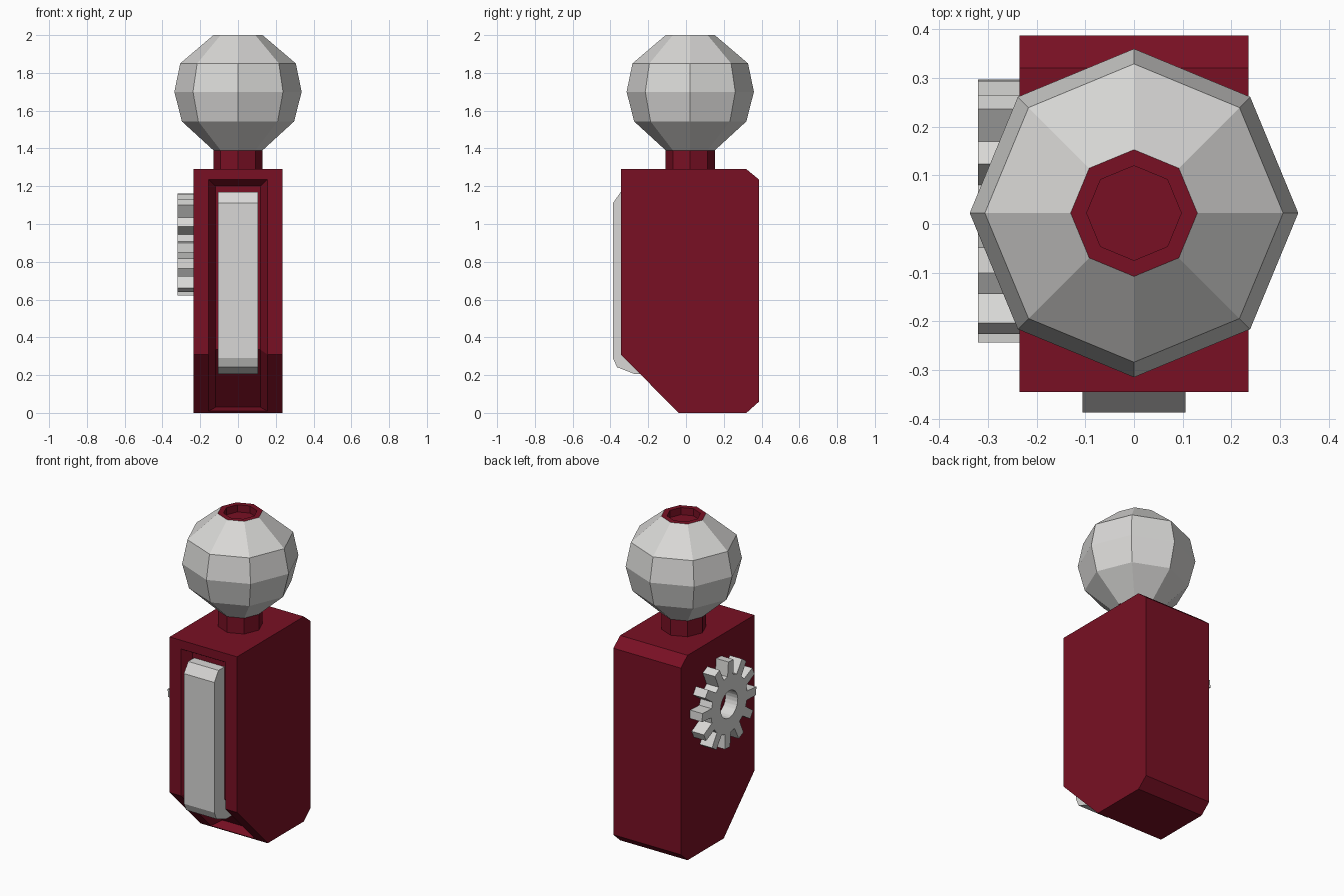
import bpy, bmesh, math

if "Cube" in bpy.data.objects:
    bpy.data.objects.remove(bpy.data.objects["Cube"])


def material(name, rgb):
    m = bpy.data.materials.new(name)
    m.diffuse_color = (*rgb, 1)
    m.use_nodes = True
    m.node_tree.nodes["Principled BSDF"].inputs["Base Color"].default_value = m.diffuse_color
    return m


RED = material("dark red", (0.19, 0.005, 0.017))
GREY = material("light grey", (0.69, 0.685, 0.67))


def finish(bm, name, mat):
    bmesh.ops.recalc_face_normals(bm, faces=bm.faces)
    me = bpy.data.meshes.new(name)
    bm.to_mesh(me)
    bm.free()
    me.materials.append(mat)
    ob = bpy.data.objects.new(name, me)
    bpy.context.collection.objects.link(ob)
    return ob


def ring(bm, pts):
    return [bm.verts.new(p) for p in pts]


def bridge(bm, a, b):
    n = len(a)
    for i in range(n):
        j = (i + 1) % n
        bm.faces.new((a[i], a[j], b[j], b[i]))


def side_profile(bm, pts, hw):
    """Left and right copies of a y-z profile at x = -hw and +hw."""
    return [ring(bm, [(s * hw, y, z) for y, z in pts]) for s in (-1, 1)]


def lathe(name, mat, rows, caps, n=8, cy=0.0225):
    """Low-poly turned part; rows are (radius, z)."""
    bm = bmesh.new()
    rings = [ring(bm, [(r * math.cos(2 * math.pi * i / n),
                        cy + r * math.sin(2 * math.pi * i / n), z)
                       for i in range(n)]) for r, z in rows]
    for a, b in zip(rings, rings[1:]):
        bridge(bm, a, b)
    if caps:
        bm.faces.new(rings[0])
        bm.faces.new(rings[-1])
    return finish(bm, name, mat)


# Body: chamfered slab with a tapered slot wrapping the front and lower slope
bm = bmesh.new()
profile = [(-.345, 1.29), (-.345, .31), (-.04, 0), (.32, 0),
           (.387, .06), (.387, 1.235), (.32, 1.29)]
L, R = side_profile(bm, profile, .235)
bm.faces.new(L)
bm.faces.new(R)
for i in range(2, 7):
    j = (i + 1) % 7
    bm.faces.new((L[i], L[j], R[j], R[i]))
l1, r1 = side_profile(bm, [(-.345, 1.235), (-.345, .31), (-.05, .01)], .155)
l2, r2 = side_profile(bm, [(-.285, 1.2), (-.285, .335), (.015, .03)], .118)
loops = [R[:3] + L[2::-1], r1 + l1[::-1], r2 + l2[::-1]]
bridge(bm, loops[0], loops[1])
bridge(bm, loops[1], loops[2])
for i in range(2):
    bm.faces.new((l2[i], l2[i + 1], r2[i + 1], r2[i]))
finish(bm, "body", RED)

# Front lever bar seated in the slot
bm = bmesh.new()
bar = [(-.345, 1.17), (-.387, 1.11), (-.387, .29), (-.365, .242),
       (-.27, .205), (-.15, .205), (-.15, 1.17)]
L, R = side_profile(bm, bar, .106)
bridge(bm, L, R)
bm.faces.new(L)
bm.faces.new(R)
finish(bm, "front_bar", GREY)

# Neck, ball and recessed cap on top
lathe("neck", RED, [(.13, 1.28), (.13, 1.40)], True)
lathe("ball", GREY, [(.13, 1.39), (.297, 1.543), (.337, 1.70),
                     (.306, 1.85), (.13, 2.0)], False)
lathe("top_cap", RED, [(.13, 1.39), (.13, 2.0), (.097, 2.0), (.097, 1.955)], True)

# Gear on the left side: twelve tapered teeth around a round hole
TEETH, GY, GZ = 12, .027, .892
outer, inner = [], []
for t in range(TEETH):
    for off, r in ((-9, .18), (-5.5, .27), (5.5, .27), (9, .18)):
        a = math.radians(t * 360 / TEETH + off + 3.75)
        outer.append((GY + r * math.cos(a), GZ + r * math.sin(a)))
        inner.append((GY + .085 * math.cos(a), GZ + .085 * math.sin(a)))
bm = bmesh.new()
o0, o1, i0, i1 = [ring(bm, [(x, y, z) for y, z in pts])
                  for pts in (outer, inner) for x in (-.32, -.232)]
for a, b in ((o0, o1), (i0, i1), (o0, i0), (o1, i1)):
    bridge(bm, a, b)
finish(bm, "side_gear", GREY)
